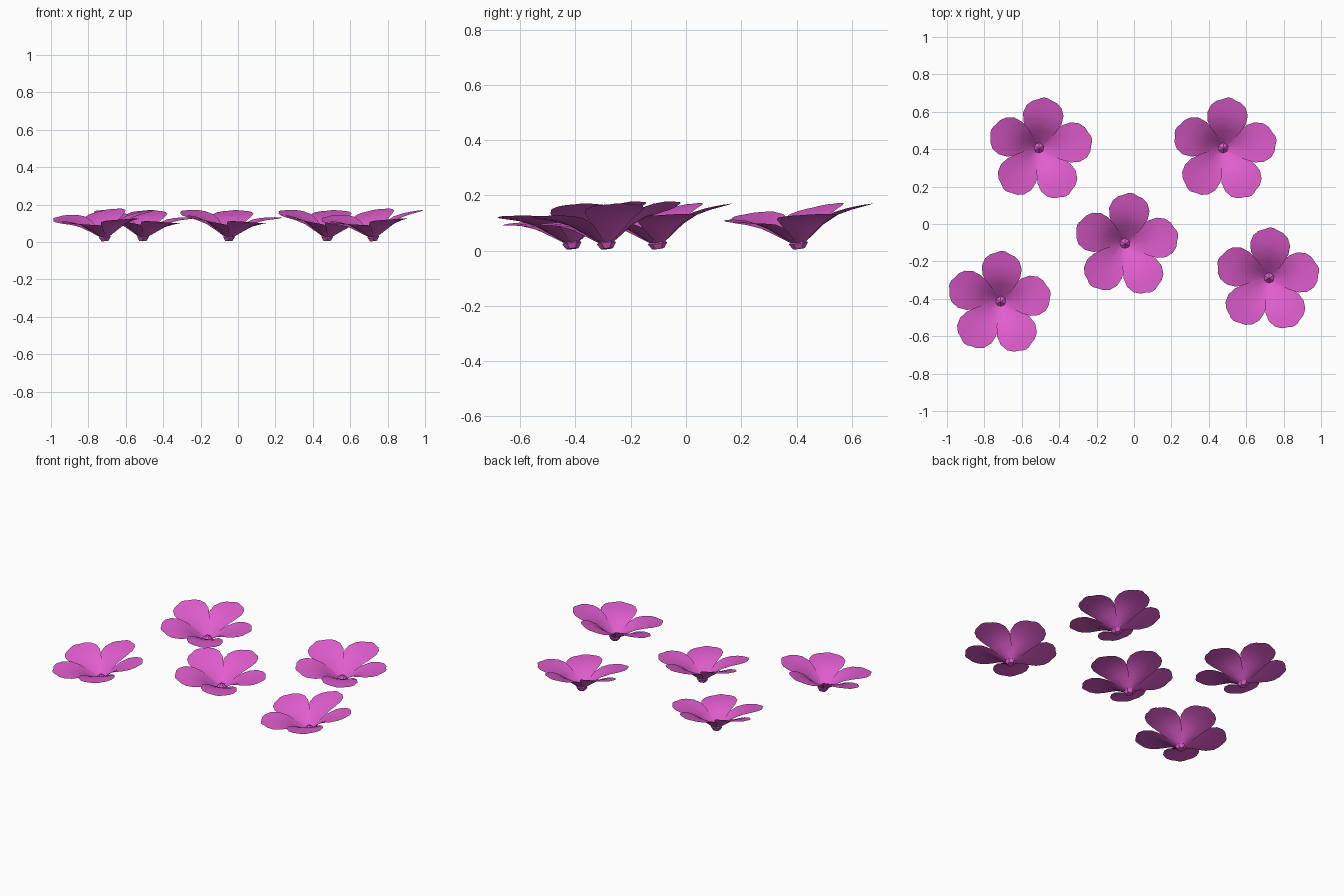
import bpy, bmesh, math
from mathutils import Matrix, Vector

if "Cube" in bpy.data.objects:
    bpy.data.objects.remove(bpy.data.objects["Cube"])

pink = bpy.data.materials.new("orchid_pink")
pink.diffuse_color = (0.75, 0.11, 0.62, 1)
pink.use_nodes = True
pink.node_tree.nodes["Principled BSDF"].inputs["Base Color"].default_value = pink.diffuse_color

# petal stations: (distance from centre, half width)
OUTLINE = [(0.0, 0.01), (0.05, 0.044), (0.1, 0.078), (0.15, 0.102),
           (0.2, 0.108), (0.245, 0.093), (0.272, 0.066), (0.285, 0.034)]
# funnel profile: (radius, height)
PROFILE = [(0.0, 0.012), (0.05, 0.047), (0.1, 0.086), (0.15, 0.113),
           (0.2, 0.127), (0.3, 0.143)]
ACROSS = 4          # quads across a petal
TWIST = 0.08        # clockwise edge of each petal lifts


def height(r):
    for (r0, z0), (r1, z1) in zip(PROFILE, PROFILE[1:]):
        if r <= r1:
            return z0 + (z1 - z0) * (r - r0) / (r1 - r0)
    return PROFILE[-1][1]


def add_petal(bm, angle):
    turn = Matrix.Rotation(angle, 3, 'Z')
    rows = []
    for u, w in OUTLINE:
        row = []
        for i in range(ACROSS + 1):
            s = 2 * i / ACROSS - 1
            v = s * w
            # tip rows bow slightly outward in the middle
            uu = u - 0.012 * s * s * (u / 0.285) ** 2
            z = height(math.hypot(uu, v)) - TWIST * v
            row.append(bm.verts.new(turn @ Vector((uu, v, z))))
        rows.append(row)
    for a, b in zip(rows, rows[1:]):
        for i in range(ACROSS):
            bm.faces.new((a[i], b[i], b[i + 1], a[i + 1])).smooth = True


def make_object(name, bm, matrix):
    mesh = bpy.data.meshes.new(name)
    bm.to_mesh(mesh)
    bm.free()
    mesh.materials.append(pink)
    ob = bpy.data.objects.new(name, mesh)
    ob.matrix_world = matrix
    bpy.context.collection.objects.link(ob)


# flower positions and sideways lean
FLOWERS = [(-0.51, 0.41, -0.055), (0.475, 0.41, -0.055), (-0.05, -0.10, -0.055),
           (-0.71, -0.41, 0.09), (0.725, -0.285, 0.09)]

for x, y, roll in FLOWERS:
    place = (Matrix.Translation((x, y, 0)) @ Matrix.Rotation(-roll, 4, 'Y')
             @ Matrix.Rotation(0.115, 4, 'X'))
    # five petals
    bm = bmesh.new()
    for k in range(5):
        add_petal(bm, math.radians(85 + 72 * k))
    make_object("petals", bm, place)

    # faceted centre bud
    bm = bmesh.new()
    bmesh.ops.create_cone(bm, cap_ends=True, segments=6, radius1=0.022, radius2=0.035,
                          depth=0.02, matrix=Matrix.Translation((0, 0, 0.017)))
    top = max(bm.faces, key=lambda f: f.calc_center_median().z)
    tip = bmesh.ops.poke(bm, faces=[top])["verts"][0]
    tip.co.z += 0.028
    make_object("flower_centre", bm, place)
